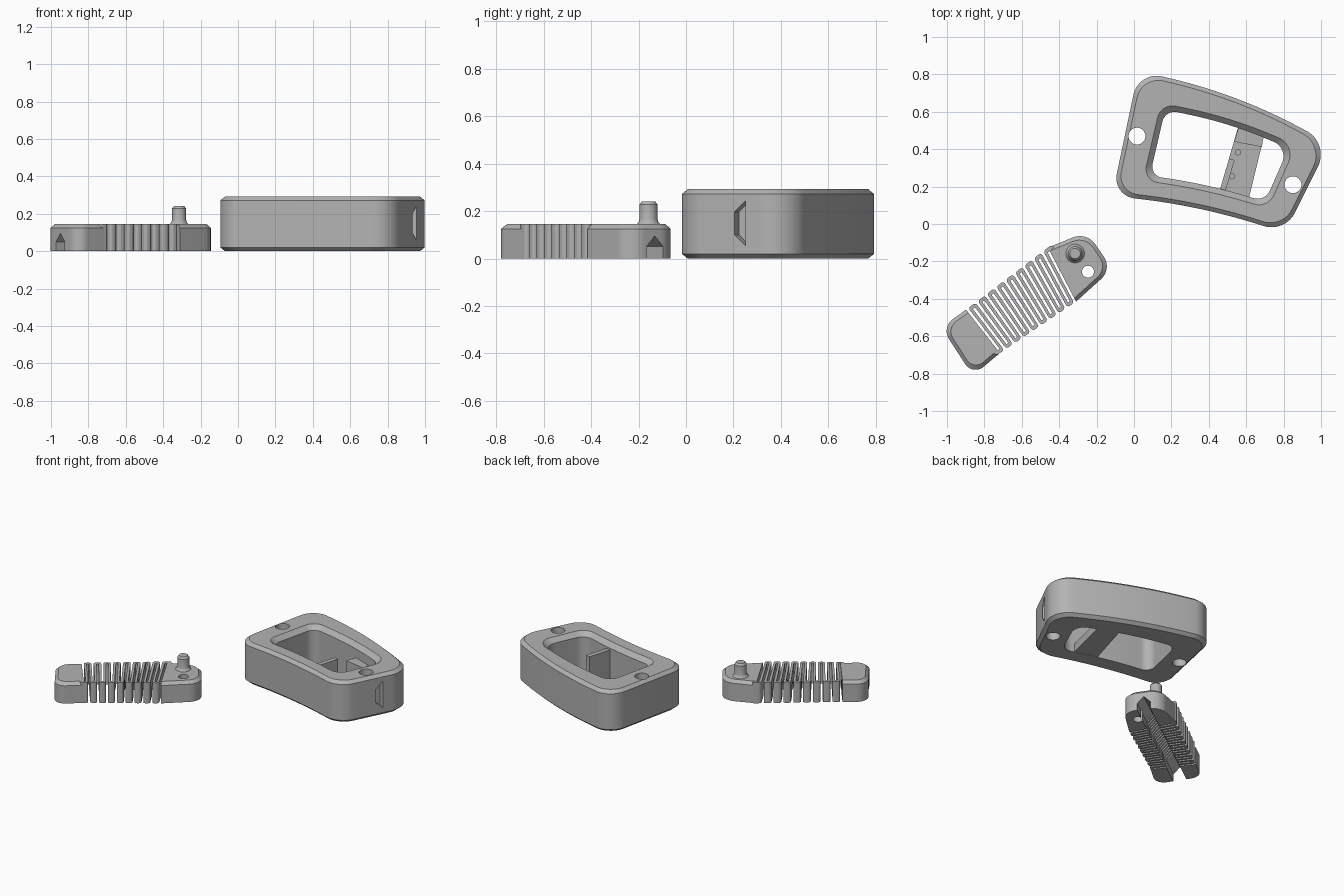
import bpy, bmesh, math
from mathutils import Vector

if "Cube" in bpy.data.objects:
    bpy.data.objects.remove(bpy.data.objects["Cube"])

grey = bpy.data.materials.new("matte_grey")
grey.diffuse_color = (0.45, 0.45, 0.45, 1)
grey.use_nodes = True
grey.node_tree.nodes["Principled BSDF"].inputs["Base Color"].default_value = grey.diffuse_color


def outline(corners, cuts, seg=12):
    """Polygon with each corner rounded by an arc of tangent length cut."""
    pts, n = [], len(corners)
    for i in range(n):
        c, t = Vector(corners[i]), cuts[i]
        if t == 0:
            pts.append(c)
            continue
        d0 = (Vector(corners[i - 1]) - c).normalized()
        d1 = (Vector(corners[(i + 1) % n]) - c).normalized()
        a, b = c + d0 * t, c + d1 * t
        w = math.sin(d0.angle(d1) / 2)
        for k in range(seg + 1):
            s = k / seg
            p, q, r = (1 - s) ** 2, 2 * w * s * (1 - s), s * s
            pts.append((a * p + c * q + b * r) / (p + q + r))
    return pts


def inset(corners, dist):
    """Move every edge of a counter-clockwise polygon inward by its distance."""
    n, res = len(corners), []
    for i in range(n):
        p, c, q = (Vector(corners[(i + k) % n]) for k in (-1, 0, 1))
        e0, e1 = (c - p).normalized(), (q - c).normalized()
        n0, n1 = Vector((-e0.y, e0.x)), Vector((-e1.y, e1.x))
        d0, d1 = dist[i - 1], dist[i]
        det = n0.x * n1.y - n0.y * n1.x
        res.append(c + Vector((d0 * n1.y - d1 * n0.y, d1 * n0.x - d0 * n1.x)) / det)
    return res


def at(pts, z):
    return [(p[0], p[1], z) for p in pts]


def loft(bm, rings, closed=False):
    vs = [[bm.verts.new(p) for p in r] for r in rings]
    n = len(vs[0])
    pairs = list(zip(vs, vs[1:])) + ([(vs[-1], vs[0])] if closed else [])
    for a, b in pairs:
        for i in range(n):
            j = (i + 1) % n
            bm.faces.new((a[i], a[j], b[j], b[i]))
    if not closed:
        bm.faces.new(vs[0][::-1])
        bm.faces.new(vs[-1])


def finish(bm, name):
    bmesh.ops.recalc_face_normals(bm, faces=bm.faces)
    me = bpy.data.meshes.new(name)
    bm.to_mesh(me)
    bm.free()
    me.materials.append(grey)
    ob = bpy.data.objects.new(name, me)
    bpy.context.collection.objects.link(ob)
    return ob


def solid(name, rings, closed=False):
    bm = bmesh.new()
    loft(bm, rings, closed)
    return finish(bm, name)


def circle(x, y, r, n=32):
    return [(x + r * math.cos(k * math.tau / n), y + r * math.sin(k * math.tau / n)) for k in range(n)]


def turned(name, x, y, profile):
    return solid(name, [at(circle(x, y, r), z) for r, z in profile])


def cut(ob, *cutters):
    for c in cutters:
        c.hide_render = True
        m = ob.modifiers.new("cut", 'BOOLEAN')
        m.operation, m.solver, m.object = 'DIFFERENCE', 'EXACT', c
        bpy.context.view_layer.objects.active = ob
        bpy.ops.object.modifier_apply(modifier=m.name)
        bpy.data.objects.remove(c)


# Housing frame: curved rounded trapezoid with a chamfered through opening
H = 0.292
out = [(.024, .819), (-.117, .151), (.36, .095), (.807, -.047), (1.046, .432), (.553, .693)]
out_t = [.13, .12, .33, .12, .14, .36]
hole = [(.144, .646), (.048, .233), (.388, .183), (.717, .083), (.866, .421), (.518, .57)]
hole_t = [.08, .08, .24, .08, .1, .25]
o1 = outline(out, out_t)
o0 = outline(inset(out, [.022] * 6), [t - .01 for t in out_t])
h1 = outline(hole, hole_t)
h0 = outline(inset(hole, [.03] * 6), [t - .015 for t in hole_t])
housing = solid("housing_frame", [at(o0, 0), at(o1, .02), at(o1, H - .02), at(o0, H),
                                  at(h1, H), at(h0, H - .03), at(h0, 0)], closed=True)

# Screw holes and wedge notch in the end face
screws = [turned("screw_cutter", x, y, [(.045, -.1), (.045, .5)]) for x, y in ((.016, .47), (.85, .21))]
notch = [(.25, .055), (.25, .243), (.205, .197), (.205, .1)]
n_rings = [[((y + 1.66) / 2 + .894 * d, y - .447 * d, z) for y, z in notch] for d in (-.04, .03)]
cut(housing, *screws, solid("notch_cutter", n_rings))

# Switch seat inside the opening: bridge floor, two walls and two pegs
bridge = [(.56, .53), (.45, .15), (.61, .12), (.695, .47)]
seat = solid("seat_floor", [at(bridge, .002), at(bridge, .06)])
side = [(.508, .35), (.46, .185), (.49, .178), (.538, .342)]
side_wall = solid("seat_side_wall", [at(side, .05), at(side, .25)])
end = [(.56, .52), (.535, .44), (.683, .412), (.693, .465)]
end_wall = solid("seat_end_wall", [at(end, .05), at(end, .2)])
pegs = [turned("seat_peg", x, y, [(.016, .05), (.016, .1)]) for x, y in ((.556, .383), (.524, .255))]

# Clip: two chamfered end blocks
T = 0.145
LU, LL = Vector((-.898, -.458)), Vector((-.717, -.69))
RU, RL = Vector((-.46, -.126)), Vector((-.31, -.415))


def block(name, corners, cuts):
    ch = inset(corners, [.02, .02, .02, 0])
    base, top = outline(corners, cuts), outline(ch, [max(0, t - .01) for t in cuts])
    return solid(name, [at(base, 0), at(base, T - .02), at(top, T)])


left = block("clip_left_block", [LU, (-1.03, -.552), (-.862, -.812), LL], [0, .075, .075, 0])
right = block("clip_right_block", [RL, (-.116, -.24), (-.253, -.042), RU], [0, .08, .08, 0])

# Roof-shaped groove under both blocks, and the pin hole
a, b = (LU + LL) / 2, (RU + RL) / 2
ax = (b - a).normalized()
nr = Vector((ax.y, -ax.x))
roof = [(-.043, -.05), (.043, -.05), (.043, .05), (0, .095), (-.043, .05)]


def groove():
    ends = (a - ax * .35, b + ax * .4)
    return solid("groove_cutter", [[(*(e + nr * s), z) for s, z in roof] for e in ends])


cut(left, groove())
cut(right, groove(), turned("pin_hole_cutter", -.246, -.255, [(.032, -.1), (.032, .3)]))

# Pin with flared foot and chamfered tip
pin = turned("clip_pin", -.315, -.158, [(.05, T - .02), (.05, T), (.042, T + .008), (.038, T + .022),
                                        (.038, .228), (.028, .241)])


# Zigzag spring between the blocks: grooved legs joined by rounded bends
def pos(u, v):
    return LU.lerp(RU, u).lerp(LL.lerp(RL, u), v)


GAP, LEG, N = .0135, .0165, 17
total = N * LEG + (N + 1) * GAP
w = LEG / total
start = [(GAP + i * (LEG + GAP)) / total for i in range(N)]
leg = [(.06, 0), (.36, 0), (.36, .05), (.5, .095), (.64, .05), (.64, 0), (.94, 0), (.94, T), (.06, T)]
bm = bmesh.new()
for u in start:
    loft(bm, [[(*pos(k, v), z) for v, z in leg] for k in (u, u + w)])
for i in range(N + 1):
    u0 = start[i - 1] if i > 0 else -.05
    u1 = start[i] + w if i < N else 1.05
    upper = i % 2 == 1
    v0, v1 = (0, .065) if upper else (.935, 1)
    quad = [pos(u0, v0), pos(u0, v1), pos(u1, v1), pos(u1, v0)]
    r = .016
    bend = outline(quad, [r, 0, 0, r] if upper else [0, r, r, 0], 5)
    loft(bm, [at(bend, 0), at(bend, T)])
spring = finish(bm, "clip_spring")

# Smooth curved walls, sharp edges kept
bpy.ops.object.select_all(action='DESELECT')
for ob in bpy.context.scene.objects:
    ob.select_set(True)
bpy.context.view_layer.objects.active = housing
bpy.ops.object.shade_smooth_by_angle(angle=math.radians(30))
